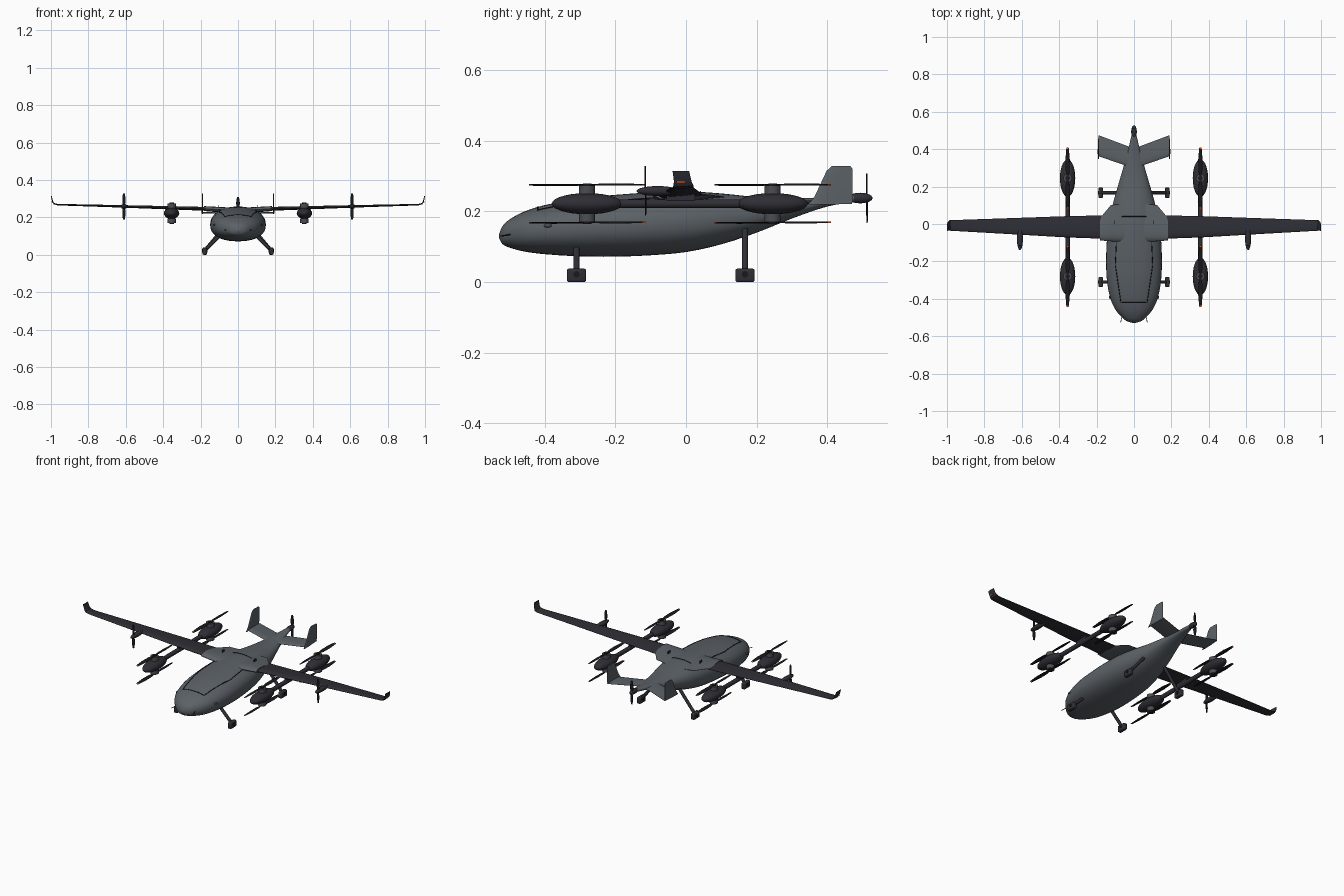
import bpy, bmesh, math
from mathutils import Vector, Matrix

if "Cube" in bpy.data.objects:
    bpy.data.objects.remove(bpy.data.objects["Cube"])

V = Vector


def mat(name, rgb):
    m = bpy.data.materials.new(name)
    m.diffuse_color = (*rgb, 1)
    m.use_nodes = True
    m.node_tree.nodes["Principled BSDF"].inputs["Base Color"].default_value = m.diffuse_color
    return m


GREY = mat("slate_grey", (0.105, 0.12, 0.135))
DARK = mat("charcoal", (0.027, 0.027, 0.035))
BLACK = mat("black", (0.01, 0.01, 0.012))
MOTOR = mat("motor_grey", (0.07, 0.075, 0.085))
ORANGE = mat("signal_orange", (0.8, 0.13, 0.03))


def finish(bm, name, mats, mirror=False, rule=None, angle=40):
    """Turn a bmesh into a shaded object, optionally mirrored across x = 0."""
    bmesh.ops.recalc_face_normals(bm, faces=bm.faces)
    me = bpy.data.meshes.new(name)
    if rule:
        for f in bm.faces:
            f.material_index = rule(f.calc_center_median())
    bm.to_mesh(me)
    bm.free()
    ob = bpy.data.objects.new(name, me)
    bpy.context.collection.objects.link(ob)
    for m in mats:
        me.materials.append(m)
    bpy.ops.object.select_all(action='DESELECT')
    ob.select_set(True)
    bpy.context.view_layer.objects.active = ob
    bpy.ops.object.shade_smooth_by_angle(angle=math.radians(angle))
    if mirror:
        ob.modifiers.new("mirror", 'MIRROR').use_clip = False
    return ob


def loft(rings):
    bm = bmesh.new()
    vs = [[bm.verts.new(p) for p in r] for r in rings]
    n = len(vs[0])
    for a, b in zip(vs, vs[1:]):
        for i in range(n):
            bm.faces.new((a[i], a[(i + 1) % n], b[(i + 1) % n], b[i]))
    bm.faces.new(vs[0])
    bm.faces.new(vs[-1])
    return bm


# Half of an airfoil outline as (chord fraction, half thickness)
FOIL = [(0, 0), (0.03, 0.45), (0.12, 0.85), (0.3, 1), (0.6, 0.7), (0.85, 0.3), (1, 0.06)]
OUTLINE = FOIL + [(u, -t) for u, t in reversed(FOIL[1:])]


def foil(le, te, normal):
    """Airfoil section; the length of normal is the half thickness."""
    le, te, normal = V(le), V(te), V(normal)
    return [le.lerp(te, u) + normal * t for u, t in OUTLINE]


def ellipsoid(name, c, r, m, mirror=False):
    bm = bmesh.new()
    bmesh.ops.create_uvsphere(bm, u_segments=24, v_segments=14, radius=1)
    # poles lie along y
    bmesh.ops.transform(bm, verts=bm.verts, matrix=Matrix.Translation(c) @ Matrix.Diagonal((*r, 1))
                        @ Matrix.Rotation(math.pi / 2, 4, 'X'))
    return finish(bm, name, [m], mirror)


def tube(name, a, b, r, m, mirror=False, segs=16, r2=None):
    a, b = V(a), V(b)
    bm = bmesh.new()
    bmesh.ops.create_cone(bm, cap_ends=True, segments=segs, radius1=r,
                          radius2=r if r2 is None else r2, depth=(b - a).length)
    rot = (b - a).to_track_quat('Z', 'Y').to_matrix().to_4x4()
    bmesh.ops.transform(bm, verts=bm.verts, matrix=Matrix.Translation((a + b) / 2) @ rot)
    return finish(bm, name, [m], mirror)


def box(name, c, size, m, mirror=False, bevel=0):
    bm = bmesh.new()
    bmesh.ops.create_cube(bm, size=1)
    bmesh.ops.transform(bm, verts=bm.verts, matrix=Matrix.Translation(c) @ Matrix.Diagonal((*size, 1)))
    if bevel:
        bmesh.ops.bevel(bm, geom=bm.edges[:], offset=bevel, segments=3, affect='EDGES', profile=0.5)
    return finish(bm, name, [m], mirror)


def rotor(name, c, span, chord, half, mirror=False, width=0.012, tips=True):
    """Two-blade twisted propeller centred on c."""
    c, span, chord = V(c), V(span), V(chord)
    axis = span.cross(chord)
    rings = []
    for f, w in [(-1, .45), (-.95, .6), (-.6, 1), (-.25, .9), (-.06, .4), (.06, .4),
                 (.25, .9), (.6, 1), (.95, .6), (1, .45)]:
        a = math.copysign(0.18, f)
        d = (chord * math.cos(a) + axis * math.sin(a)) * width * w
        p = c + span * half * f
        rings.append(foil(p - d, p + d, axis * 0.002))
    rule = (lambda q: int(abs((q - c).dot(span)) > half * 0.952)) if tips else None
    return finish(loft(rings), name, [BLACK, ORANGE], mirror, rule)


# Fuselage stations: y, half width, bottom z, top z
BODY = [(-0.53, 0.004, 0.126, 0.134), (-0.52, 0.037, 0.108, 0.158), (-0.5, 0.063, 0.098, 0.177),
        (-0.46, 0.098, 0.087, 0.199), (-0.4, 0.126, 0.079, 0.218), (-0.3, 0.145, 0.073, 0.237),
        (-0.2, 0.149, 0.072, 0.247), (-0.1, 0.146, 0.076, 0.254), (0, 0.136, 0.085, 0.257),
        (0.1, 0.115, 0.107, 0.251), (0.2, 0.087, 0.14, 0.241), (0.3, 0.058, 0.18, 0.237),
        (0.4, 0.031, 0.214, 0.241), (0.48, 0.012, 0.228, 0.248)]
POW = 2.25


def station(y):
    """Smooth interpolation of half width, bottom and top at y."""
    i = max(j for j in range(len(BODY) - 1) if BODY[j][0] <= y or j == 0)
    a, b = BODY[i], BODY[i + 1]
    p, q = BODY[max(i - 1, 0)], BODY[min(i + 2, len(BODY) - 1)]
    h = b[0] - a[0]
    t = (y - a[0]) / h
    out = []
    for k in (1, 2, 3):
        m0 = (b[k] - p[k]) / (b[0] - p[0]) * h
        m1 = (q[k] - a[k]) / (q[0] - a[0]) * h
        out.append((2*t**3 - 3*t*t + 1) * a[k] + (t**3 - 2*t*t + t) * m0
                   + (3*t*t - 2*t**3) * b[k] + (t**3 - t*t) * m1)
    return out


def body_ring(y, n=40):
    w, lo, hi = station(y)
    ring = []
    for i in range(n):
        c, s = math.cos(math.tau * i / n), math.sin(math.tau * i / n)
        ring.append((math.copysign(abs(c) ** (2 / POW), c) * w, y,
                     (lo + hi) / 2 + math.copysign(abs(s) ** (2 / POW), s) * (hi - lo) / 2))
    return ring


def skin(x, y):
    w, lo, hi = station(y)
    return V((x, y, (lo + hi) / 2 + (hi - lo) / 2 * max(0, 1 - abs(x / w) ** POW) ** (1 / POW)))


ys = [a[0] + (b[0] - a[0]) * k / 3 for a, b in zip(BODY, BODY[1:]) for k in range(3)] + [0.48]
finish(loft([body_ring(y) for y in ys]), "fuselage", [GREY], angle=60)

# Hatch seam draped over the upper skin
corners = [(-0.07, -0.42), (0.07, -0.42), (0.1, -0.22), (0.088, 0.04), (-0.088, 0.04), (-0.1, -0.22)]
path = [skin(a[0] + (b[0] - a[0]) * k / 14, a[1] + (b[1] - a[1]) * k / 14)
        for a, b in zip(corners, corners[1:] + corners[:1]) for k in range(14)]
cu = bpy.data.curves.new("hatch_seam", 'CURVE')
cu.dimensions = '3D'
cu.bevel_depth, cu.bevel_resolution = 0.0022, 1
sp = cu.splines.new('POLY')
sp.points.add(len(path) - 1)
for pt, p in zip(sp.points, path):
    pt.co = (*p, 1)
sp.use_cyclic_u = True
cu.materials.append(BLACK)
bpy.context.collection.objects.link(bpy.data.objects.new("hatch_seam", cu))

# Wing root fairing, outer wing and upturned tip
finish(loft([foil((0.05, -0.095, .24), (0.05, 0.11, .24), (0, 0, .013)),
             foil((0.125, -0.092, .243), (0.125, 0.1, .243), (0, 0, .014)),
             foil((0.183, -0.088, .247), (0.183, 0.03, .247), (0, 0, .013))]),
       "wing_root_fairing", [GREY], True)
finish(loft([foil((0.12, -0.08, .244), (0.12, 0.047, .244), (0, 0, .0105)),
             foil((0.355, -0.072, .251), (0.355, 0.042, .251), (0, 0, .009)),
             foil((0.7, -0.052, .261), (0.7, 0.03, .261), (0, 0, .006)),
             foil((0.965, -0.037, .268), (0.965, 0.021, .268), (0, 0, .004)),
             foil((0.984, -0.036, .273), (0.984, 0.021, .273), (-.002, 0, .003)),
             foil((0.991, -0.034, .284), (0.991, 0.016, .284), (-.003, 0, .001)),
             foil((0.998, -0.038, .314), (0.998, 0.009, .314), (-.002, 0, 0))]),
       "wing", [DARK], True)
box("wingtip_light", (0.9925, -0.014, .283), (0.009, 0.022, 0.005), ORANGE, True)

# Lift booms with stacked rotors at both ends
tube("boom", (0.355, -0.28, .222), (0.355, 0.245, .222), 0.0125, DARK, True)
box("boom_pylon", (0.355, -0.015, .238), (0.016, 0.08, 0.026), DARK, True)
for end, y in (("front", -0.28), ("rear", 0.245)):
    ellipsoid(end + "_nacelle", (0.355, y, .222), (0.041, 0.1, 0.03), DARK, True)
    for side, s in (("upper", 1), ("lower", -1)):
        zr = 0.222 + s * 0.0535
        tube(f"{end}_{side}_motor", (0.355, y, .222 + s * .028), (0.355, y, zr - s * .002),
             0.023, MOTOR, True, 24)
        tube(f"{end}_{side}_hub", (0.355, y, zr - s * .003), (0.355, y, zr + s * .004),
             0.012, BLACK, True, 20)
        rotor(f"{end}_{side}_rotor", (0.355, y, zr), (0, 1, 0), (1, 0, 0), 0.165, True)

# Tractor propellers on the outer wing
ellipsoid("wing_prop_nacelle", (0.61, -0.08, .258), (0.016, 0.06, 0.014), DARK, True)
rotor("wing_prop", (0.61, -0.115, .258), (0, 0, 1), (1, 0, 0), 0.07, True, 0.009, False)

# Tailplane with end fins
finish(loft([foil((0, 0.295, .225), (0, 0.405, .232), (0, 0, .007)),
             foil((0.065, 0.32, .225), (0.03, 0.415, .23), (0, 0, .006)),
             foil((0.19, 0.362, .224), (0.19, 0.475, .224), (0, 0, .004))]),
       "tailplane", [GREY], True)
finish(loft([foil((0.19, 0.345, .219), (0.19, 0.47, .221), (.004, 0, 0)),
             foil((0.19, 0.363, .24), (0.19, 0.472, .24), (.004, 0, 0)),
             foil((0.19, 0.398, .315), (0.19, 0.472, .32), (.003, 0, 0)),
             foil((0.19, 0.412, .328), (0.19, 0.466, .328), (.002, 0, 0))]),
       "tail_fin", [GREY], True)

# Pusher propeller
ellipsoid("pusher_spinner", (0, 0.493, .238), (0.015, 0.035, 0.015), DARK)
rotor("pusher_prop", (0, 0.512, .238), (0, 0, 1), (1, 0, 0), 0.07, False, 0.01, False)

# Landing legs and feet
for end, y, x, z in (("front", -0.31, 0.085, 0.115), ("rear", 0.167, 0.06, 0.165)):
    tube(end + "_leg", (x, y, z), (0.178, y, 0.022), 0.009, DARK, True)
    box(end + "_foot", (0.178, y, 0.019), (0.024, 0.055, 0.038), DARK, True, 0.006)
    tube(end + "_axle", (0.163, y, 0.022), (0.193, y, 0.022), 0.009, BLACK, True)

# Nose probes, side sensors and roof aerials
tube("nose_probe", (0.062, -0.485, .137), (0.071, -0.525, .13), 0.0018, BLACK, True, 8)
ellipsoid("side_sensor", (0.125, -0.39, .16), (0.008, 0.012, 0.006), MOTOR, True)
box("roof_aerial", (0.105, 0.01, .259), (0.004, 0.02, 0.016), DARK, True)
